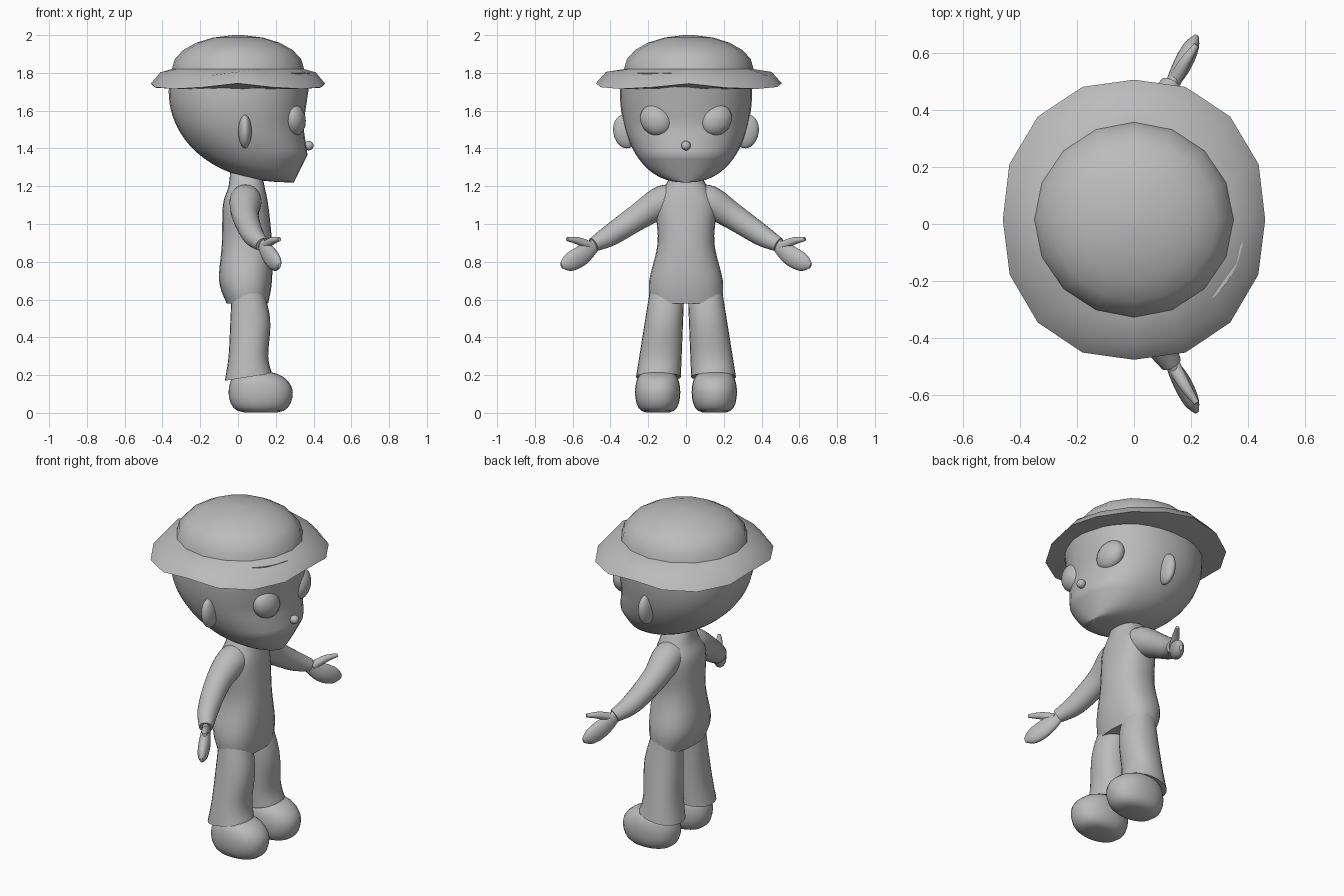
import bpy, bmesh
from math import cos, sin, pi, radians, copysign
from mathutils import Vector, geometry

cube = bpy.data.objects.get("Cube")
if cube:
    bpy.data.objects.remove(cube, do_unlink=True)

grey = (.5, .5, .5, 1)
clay = bpy.data.materials.new("clay_grey")
clay.use_nodes = True
clay.diffuse_color = grey
clay.node_tree.nodes["Principled BSDF"].inputs["Base Color"].default_value = grey


def finish(name, bm, angle):
    """Turn a bmesh into a smooth shaded clay object."""
    bmesh.ops.recalc_face_normals(bm, faces=bm.faces)
    mesh = bpy.data.meshes.new(name)
    bm.to_mesh(mesh)
    bm.free()
    mesh.materials.append(clay)
    part = bpy.data.objects.new(name, mesh)
    bpy.context.collection.objects.link(part)
    bpy.ops.object.select_all(action='DESELECT')
    part.select_set(True)
    bpy.context.view_layer.objects.active = part
    bpy.ops.object.shade_smooth_by_angle(angle=radians(angle))
    return part


def refine(rings):
    """Insert smoothly interpolated rings between the given ones."""
    result = [rings[0]]
    before = [rings[0]] + rings[:-2]
    after = rings[2:] + [rings[-1]]
    for previous, start, end, following in zip(before, rings, rings[1:], after):
        tracks = [geometry.interpolate_bezier(b, b + (c - a) / 6, c - (d - b) / 6, c, 6)
                  for a, b, c, d in zip(previous, start, end, following)]
        result.extend(list(zip(*tracks))[1:])
    return result


def loft(name, rings, sides=24, angle=50, power=1):
    """Skin rings of (centre, first axis, second axis); power below one squares them."""
    bm = bmesh.new()
    square = lambda value: copysign(abs(value) ** power, value)
    turns = [2 * pi * side / sides for side in range(sides)]
    loops = [[bm.verts.new(centre + u * square(cos(turn)) + v * square(sin(turn)))
              for turn in turns] for centre, u, v in rings]
    for lower, upper in zip(loops, loops[1:]):
        for side in range(sides):
            bm.faces.new((lower[side - 1], lower[side], upper[side], upper[side - 1]))
    bm.faces.new(loops[0])
    bm.faces.new(loops[-1])
    return finish(name, bm, angle)


def level(z, back, front, half_width, y=0):
    """Horizontal elliptical ring."""
    return [Vector(((back + front) / 2, y, z)),
            Vector(((front - back) / 2, 0, 0)), Vector((0, half_width, 0))]


def limb(name, path, side, flatness=1):
    """Tube along points of (x, y, z, radius), mirrored by side."""
    points = [Vector((x, y * side, z)) for x, y, z, radius in path]
    rings = []
    for i, point in enumerate(points):
        along = (points[min(i + 1, len(points) - 1)] - points[max(i - 1, 0)]).normalized()
        across = Vector((0, 0, 1)).cross(along).normalized()
        radius = path[i][-1]
        rings.append([point, across * radius * flatness, along.cross(across) * radius])
    loft(name, refine(rings))


def ball(name, centre, size, lean=0, turn=0):
    bm = bmesh.new()
    bmesh.ops.create_uvsphere(bm, u_segments=24, v_segments=16, radius=1)
    part = finish(name, bm, 60)
    part.location = centre
    part.scale = size
    part.rotation_euler = (lean, 0, turn)


# Hat: faceted oval brim, then a round crown
brim = [(.33, 1.715), (.46, 1.745), (.41, 1.805)]
rings = [level(z, -radius, radius, radius * 1.07, .015) for radius, z in brim]
for degrees in range(0, 90, 17):
    radius = .35 * cos(radians(degrees))
    rings.append(level(1.82 + .18 * sin(radians(degrees)), -radius, radius, radius * .98, .015))
hat = loft("hat", rings, sides=16)

# The brim spreads and droops between its front, back and sides
for vertex in hat.data.vertices:
    spot = vertex.co
    if spot.xy.length > .4:
        corner = 2 * abs(spot.x * spot.y) / spot.xy.length_squared
        spot.xy *= 1 + .04 * corner
        spot.z -= .03 * corner

# Head: rounded skull swept forward into a jutting chin
rings = []
for degrees in range(88, -16, -4):
    spread = cos(radians(degrees)) ** .85
    z = 1.7 - .48 * sin(radians(degrees))
    chin = .3 + .5 * (z - 1.23)
    face = .345 + .15 * abs(z - 1.52)
    rings.append(level(z, .3 - .667 * spread, min(chin, face), .35 * spread))
loft("head", rings, sides=32, power=.9)
ball("nose", (.375, 0, 1.415), Vector((1, 1, 1)) / 40)

# Torso from hips to neck
loft("torso", refine([level(*ring) for ring in [
    (.58, -.06, .16, .19), (.7, -.1, .18, .195), (.9, -.085, .18, .15),
    (1.1, -.08, .16, .16), (1.2, -.05, .14, .11), (1.3, -.04, .12, .06)]]), power=.85)

for label, side in (("near", -1), ("far", 1)):
    # Eye and ear
    ball(label + "_eye", (.3, .16 * side, 1.55), (.057, .09, .078), lean=side * .7, turn=side / 4)
    ball(label + "_ear", (.037, .32 * side, 1.49), (.035, .065, .09), lean=-side / 6)

    # Flared trouser leg with a hem that rises at the front
    rings = [level(z, back, front, .13 - .06 * z, (.165 - .1 * z) * side)
             for z, back, front in [(.19, -.07, .18), (.3, -.05, .16),
                                    (.5, -.04, .17), (.7, -.03, .12)]]
    rings[0][1].z = .02
    loft(label + "_leg", refine(rings), power=.9)

    # Chunky shoe with a sloping toe
    rings = []
    for degrees in range(-80, 90, 16):
        spread = cos(radians(degrees)) ** .4
        rise = sin(radians(degrees))
        toe = .12 + .17 * spread - .05 * max(rise, 0) ** 2
        rings.append(level(.11 + .11 * rise, .12 - .17 * spread, toe, .12 * spread, .15 * side))
    loft(label + "_shoe", rings, power=.9)

    # Sleeve, mitten hand and thumb
    limb(label + "_arm", [(.04, 0, 1.14, .07), (.04, .12, 1.12, .085), (.04, .25, 1.04, .07),
                          (.08, .4, .94, .057), (.13, .49, .89, .038)], side)
    limb(label + "_hand", [(.12, .47, .9, .03), (.165, .55, .835, .053),
                           (.2, .62, .795, .047), (.22, .66, .78, .015)], side, flatness=.6)
    limb(label + "_thumb", [(.14, .5, .88, .025), (.18, .57, .91, .02),
                            (.22, .63, .92, .01)], side)
